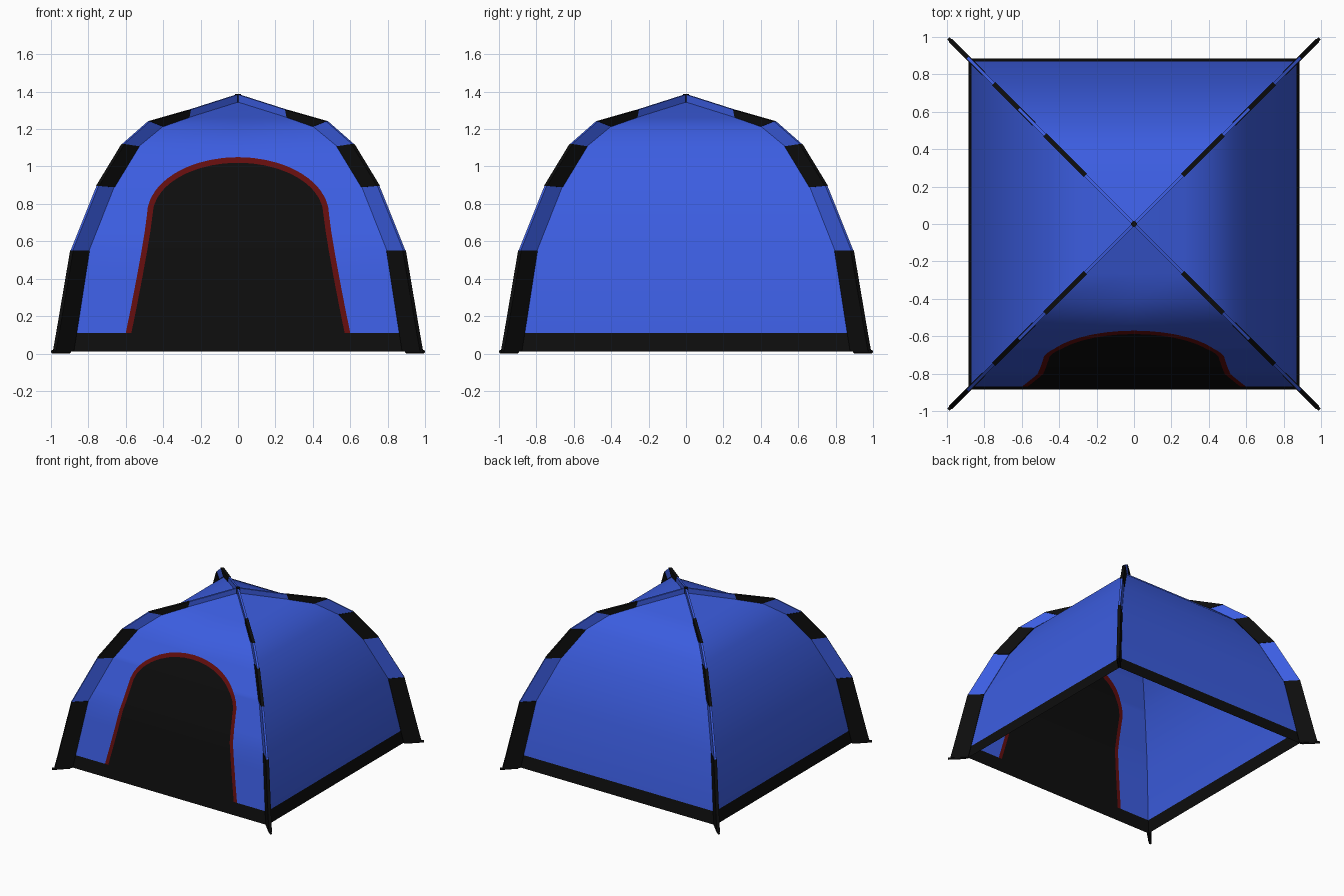
import bpy, bmesh, math
from mathutils import Vector, Matrix

if "Cube" in bpy.data.objects:
    bpy.data.objects.remove(bpy.data.objects["Cube"])

def material(name, rgb):
    m = bpy.data.materials.new(name)
    m.diffuse_color = (*rgb, 1)
    m.use_nodes = True
    m.node_tree.nodes["Principled BSDF"].inputs["Base Color"].default_value = m.diffuse_color
    return m

BLUE = material("blue_fabric", (0.045, 0.11, 0.75))
BLACK = material("black_fabric", (0.004, 0.004, 0.004))
RED = material("red_trim", (0.12, 0.004, 0.004))

# tent profile (half width, height) along the panel edge and along the outside of the pole sleeve
INNER = [(0.886, 0.01), (0.87, 0.11), (0.802, 0.55), (0.668, 0.889), (0.535, 1.108),
         (0.408, 1.213), (0.268, 1.262), (0, 1.346)]
OUTER = [(0.982, 0.01), (0.964, 0.11), (0.889, 0.552), (0.751, 0.896), (0.615, 1.12),
         (0.477, 1.241), (0.26, 1.303), (0, 1.386)]

def lerp_profile(pts, z):
    for (w0, z0), (w1, z1) in zip(pts, pts[1:]):
        if z <= z1:
            return w0 + (w1 - w0) * (z - z0) / (z1 - z0)
    return pts[-1][0]

def finish(bm, name, mats, smooth=None):
    me = bpy.data.meshes.new(name)
    bm.to_mesh(me)
    bm.free()
    for m in mats:
        me.materials.append(m)
    ob = bpy.data.objects.new(name, me)
    bpy.context.collection.objects.link(ob)
    if smooth:
        bpy.ops.object.select_all(action='DESELECT')
        ob.select_set(True)
        bpy.context.view_layer.objects.active = ob
        bpy.ops.object.shade_smooth_by_angle(angle=math.radians(smooth))
    return ob

# doorway half width at height z: leaning sides, elliptical arch on top
def door_width(z, inset):
    a, spring, top = 0.487 - inset, 0.74, 1.05 - inset
    if z >= top:
        return 0
    if z <= spring:
        return a + (0.6 - 0.487) * ((spring - z) / (spring - 0.11)) ** 1.15
    return a * math.sqrt(1 - ((z - spring) / (top - spring)) ** 2)

def panel(name, turn, door=False):
    bm = bmesh.new()
    rows = {z for _, z in INNER}
    if door:
        rows |= {0.25, 0.4, 0.65}
        for top in (1.02, 1.05):
            rows |= {round(0.74 + (top - 0.74) * math.sin(math.radians(t)), 4) for t in range(0, 91, 9)}
    grid = []
    for z in sorted(rows):
        w = lerp_profile(INNER, z)
        xs = [-w, w]
        if door:
            o, i = door_width(z, 0), door_width(z, 0.03)
            xs = [-w, -o, -i, i, o, w]
        grid.append([bm.verts.new((x, -w, z)) for x in xs])
    cols = [0, 2, 1, 2, 0] if door else [0]
    for lo, hi in zip(grid, grid[1:]):
        for k, m in enumerate(cols):
            f = bm.faces.new((lo[k], lo[k + 1], hi[k + 1], hi[k]))
            f.material_index = 1 if hi[k].co.z < 0.12 else m   # black skirt at the foot
    bmesh.ops.remove_doubles(bm, verts=bm.verts, dist=1e-4)
    bmesh.ops.rotate(bm, verts=bm.verts, matrix=Matrix.Rotation(turn, 3, 'Z'))
    finish(bm, name, [BLUE, BLACK, RED], 40)

for n, name in enumerate(("front", "right", "back", "left")):
    panel(name + "_panel", n * math.pi / 2, door=(n == 0))

# pole sleeves: thin fins along the diagonals with alternating colours
SLEEVE_COLOUR = [1, 1, 0, 1, 0, 1, 0]
def sleeve(name, turn):
    bm = bmesh.new()
    for k, m in enumerate(SLEEVE_COLOUR):
        half = 0.012 if m else 0.008
        quad = (INNER[k], OUTER[k], OUTER[k + 1], INNER[k + 1])
        sides = [[bm.verts.new((r * math.sqrt(2), s * half, z)) for r, z in quad] for s in (-1, 1)]
        faces = [bm.faces.new(sides[0]), bm.faces.new(sides[1][::-1])]
        for j in range(4):
            i = (j + 1) % 4
            faces.append(bm.faces.new((sides[0][i], sides[0][j], sides[1][j], sides[1][i])))
        for f in faces:
            f.material_index = m
    bmesh.ops.recalc_face_normals(bm, faces=bm.faces)
    bmesh.ops.rotate(bm, verts=bm.verts, matrix=Matrix.Rotation(turn, 3, 'Z'))
    finish(bm, name, [BLUE, BLACK])

def rod(name, a, b, radius):
    a, b = Vector(a), Vector(b)
    bm = bmesh.new()
    q = (b - a).to_track_quat('Z', 'Y').to_matrix().to_4x4()
    bmesh.ops.create_cone(bm, cap_ends=True, segments=10, radius1=radius, radius2=radius,
                          depth=(b - a).length, matrix=Matrix.Translation((a + b) / 2) @ q)
    finish(bm, name, [BLACK], 40)

for n in range(4):
    t = math.pi / 4 + n * math.pi / 2
    sleeve("pole_sleeve_%d" % (n + 1), t)
    # ground peg at the foot of each sleeve
    sx, sy = math.copysign(1, math.cos(t)), math.copysign(1, math.sin(t))
    rod("ground_peg_%d" % (n + 1), (0.9 * sx, 0.9 * sy, 0.01), (0.993 * sx, 0.993 * sy, 0.01), 0.009)

# hub where the poles cross
rod("top_hub", (0, 0, 1.335), (0, 0, 1.388), 0.016)
